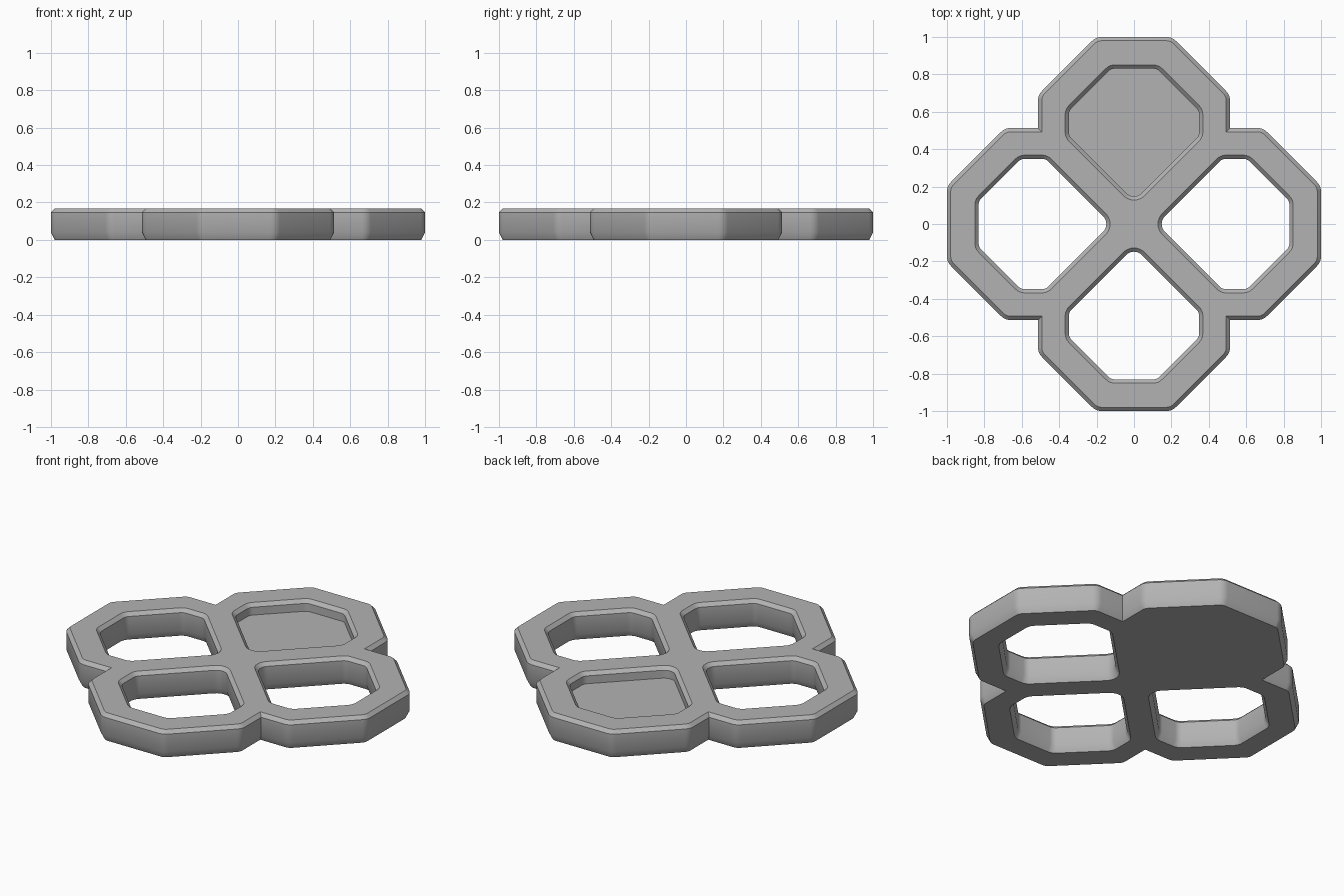
import bpy, bmesh, math
from mathutils import Vector, Matrix

if "Cube" in bpy.data.objects:
    bpy.data.objects.remove(bpy.data.objects["Cube"])

HEIGHT = 0.167
FLOOR = 0.10      # floor level of the closed pocket
CH = 0.02         # chamfer width
FOOT = 0.04       # height of the steep chamfer at the base

grey = bpy.data.materials.new("light grey")
grey.diffuse_color = (0.45, 0.45, 0.45, 1)
grey.use_nodes = True
grey.node_tree.nodes["Principled BSDF"].inputs["Base Color"].default_value = grey.diffuse_color


def round_corners(pts, seg=6):
    """pts: (x, y, radius) counter-clockwise; returns a filleted contour."""
    out, n = [], len(pts)
    for i, (x, y, r) in enumerate(pts):
        p = Vector((x, y))
        if r == 0:
            out.append(p)
            continue
        a = (Vector(pts[i - 1][:2]) - p).normalized()
        b = (Vector(pts[(i + 1) % n][:2]) - p).normalized()
        half = a.angle(b) / 2
        c = p + (a + b).normalized() * (r / math.sin(half))
        start = p + a * (r / math.tan(half)) - c
        sweep = math.pi - 2 * half
        for k in range(seg + 1):
            out.append(c + Matrix.Rotation(sweep * k / seg, 2) @ start)
    return out


def offset(loop, d):
    """Move a counter-clockwise contour outward by d."""
    out, n = [], len(loop)
    for i, p in enumerate(loop):
        e1 = (p - loop[i - 1]).normalized()
        e2 = (loop[(i + 1) % n] - p).normalized()
        n1, n2 = Vector((e1.y, -e1.x)), Vector((e2.y, -e2.x))
        out.append(p + (n1 + n2) * (d / (1 + n1.dot(n2))))
    return out


def quarter_turns(pts, k):
    for _ in range(k):
        pts = [(-y, x, r) for x, y, r in pts]
    return pts


bm = bmesh.new()


def wall(loop, layers):
    """Skin a contour through (offset, z) layers; returns first and last edges."""
    rings = [[bm.verts.new((p.x, p.y, z)) for p in offset(loop, d)] for d, z in layers]
    n = len(loop)
    for lo, hi in zip(rings, rings[1:]):
        for i in range(n):
            j = (i + 1) % n
            bm.faces.new((lo[i], lo[j], hi[j], hi[i]))

    def edges(ring):
        return [bm.edges.get((ring[i], ring[(i + 1) % n])) for i in range(n)]
    return rings[0], edges(rings[0]), edges(rings[-1])


# outer rim: a quarter of the outline turned four times
lobe = [(0.513, 0.513, 0), (0.513, 0.69, 0.07), (0.203, 1.0, 0.07),
        (-0.203, 1.0, 0.07), (-0.513, 0.69, 0.07)]
outline = round_corners([p for k in range(4) for p in quarter_turns(lobe, k)])
_, bottom, top = wall(outline, [(-CH, 0), (0, FOOT), (0, HEIGHT - CH), (-CH, HEIGHT)])

# lobe openings: three go through, the rear one is a shallow pocket
opening = [(0, 0.123, 0.06), (0.348, 0.471, 0.05), (0.348, 0.605, 0.05),
           (0.122, 0.831, 0.05), (-0.122, 0.831, 0.05), (-0.348, 0.605, 0.05),
           (-0.348, 0.471, 0.05)]
for k in range(4):
    hole = round_corners(quarter_turns(opening, k))
    upper = [(0, HEIGHT - CH), (CH, HEIGHT)]
    if k == 0:
        ring, _, hi = wall(hole, [(0, FLOOR)] + upper)
        bm.faces.new(ring)
    else:
        _, lo, hi = wall(hole, [(CH, 0), (0, FOOT)] + upper)
        bottom += lo
    top += hi

# flat top and underside
for edges, up in ((top, 1), (bottom, -1)):
    bmesh.ops.triangle_fill(bm, use_beauty=True, use_dissolve=False,
                            edges=edges, normal=(0, 0, up))
bmesh.ops.recalc_face_normals(bm, faces=bm.faces)

mesh = bpy.data.meshes.new("four_lobe_plate")
bm.to_mesh(mesh)
bm.free()
mesh.materials.append(grey)
plate = bpy.data.objects.new("four_lobe_plate", mesh)
bpy.context.collection.objects.link(plate)
bpy.context.view_layer.objects.active = plate
plate.select_set(True)
bpy.ops.object.shade_smooth_by_angle(angle=math.radians(30))
